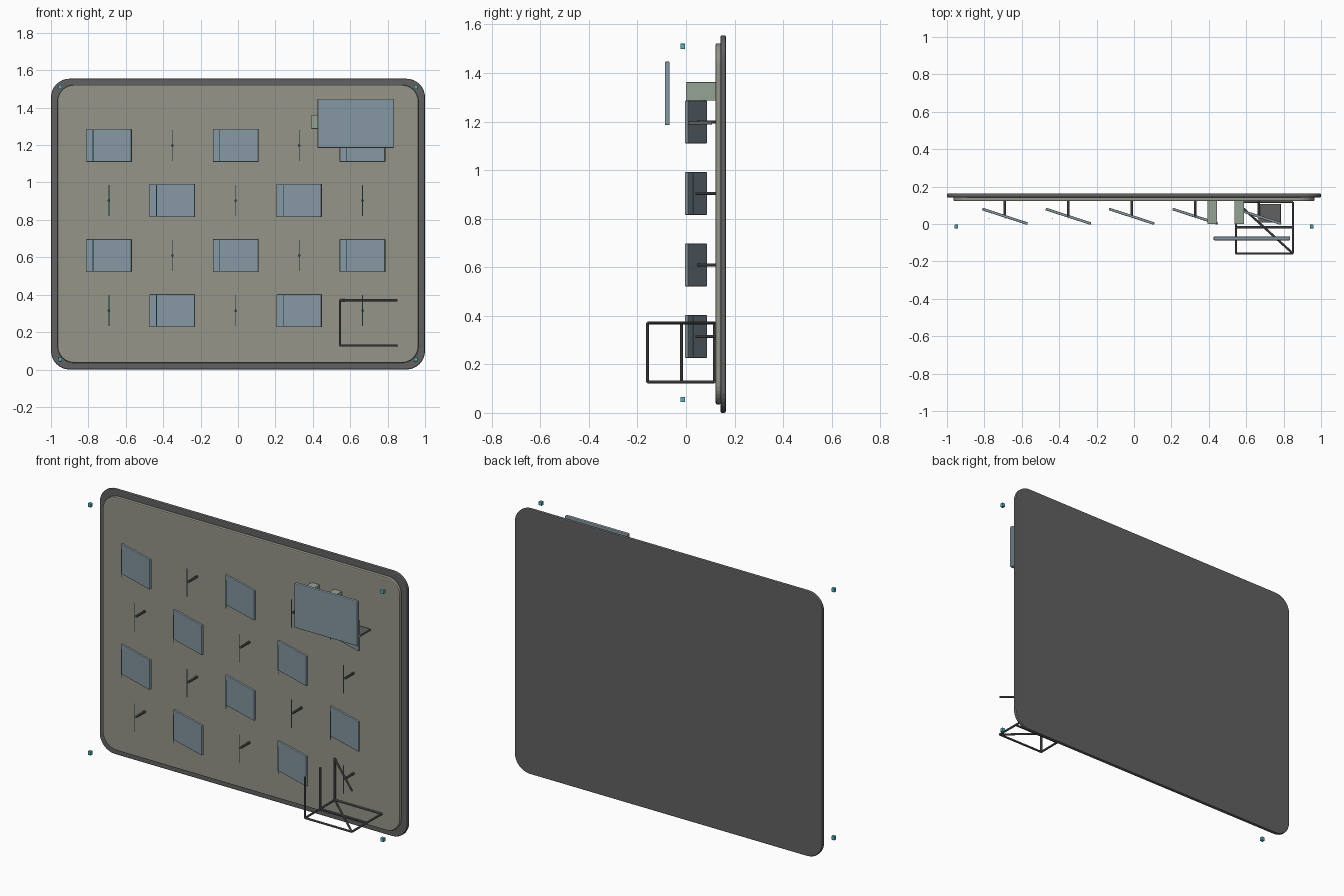
import bpy, math
from mathutils import Vector

if "Cube" in bpy.data.objects:
    bpy.data.objects.remove(bpy.data.objects["Cube"])


def material(name, color):
    m = bpy.data.materials.new(name)
    m.diffuse_color = (*color, 1)
    m.use_nodes = True
    m.node_tree.nodes["Principled BSDF"].inputs["Base Color"].default_value = m.diffuse_color
    return m


TEAL = material("teal", (0.1, 0.45, 0.52))
BLUE = material("slate_blue", (0.24, 0.31, 0.36))
DARK = material("dark_grey", (0.12, 0.12, 0.12))
STONE = material("warm_grey", (0.3, 0.3, 0.25))
GREEN = material("sage", (0.3, 0.37, 0.3))


def finish(o, name, mat, bevel=0.0, segments=2):
    o.name = name
    o.data.materials.append(mat)
    if bevel:
        b = o.modifiers.new("bevel", 'BEVEL')
        b.width, b.segments = bevel, segments
        b.limit_method = 'ANGLE'
        b.angle_limit = math.radians(40)
    return o


def box(name, lo, hi, mat, bevel=0.0):
    """Box between two opposite corners."""
    lo, hi = Vector(lo), Vector(hi)
    mid, half = (lo + hi) / 2, (hi - lo) / 2
    corners = [(sx * half.x, sy * half.y, sz * half.z)
               for sx in (-1, 1) for sy in (-1, 1) for sz in (-1, 1)]
    faces = [(0, 1, 3, 2), (4, 6, 7, 5), (0, 4, 5, 1), (2, 3, 7, 6), (0, 2, 6, 4), (1, 5, 7, 3)]
    me = bpy.data.meshes.new(name)
    me.from_pydata(corners, [], faces)
    o = bpy.data.objects.new(name, me)
    o.location = mid
    bpy.context.collection.objects.link(o)
    return finish(o, name, mat, bevel)


def rod(name, a, b, r, mat, sides=10):
    """Cylinder between two points."""
    a, b = Vector(a), Vector(b)
    bpy.ops.mesh.primitive_cylinder_add(vertices=sides, radius=r, depth=(b - a).length,
                                        location=(a + b) / 2)
    o = bpy.context.object
    o.rotation_euler = (b - a).to_track_quat('Z', 'Y').to_euler()
    bpy.ops.object.shade_smooth_by_angle()
    return finish(o, name, mat)


def rounded_panel(name, w, z0, z1, y0, y1, r, mat, bevel):
    """Rounded rectangle in the xz plane, extruded along y."""
    pts = []
    for cx, cz, start in ((w - r, z1 - r, 0), (r - w, z1 - r, 90), (r - w, z0 + r, 180), (w - r, z0 + r, 270)):
        for i in range(9):
            t = math.radians(start + i * 90 / 8)
            pts.append((cx + r * math.cos(t), cz + r * math.sin(t)))
    n = len(pts)
    verts = [(x, y0, z) for x, z in pts] + [(x, y1, z) for x, z in pts]
    faces = [tuple(range(n))[::-1], tuple(range(n, 2 * n))]
    faces += [(i, (i + 1) % n, (i + 1) % n + n, i + n) for i in range(n)]
    me = bpy.data.meshes.new(name)
    me.from_pydata(verts, [], [f[::-1] for f in faces])
    o = bpy.data.objects.new(name, me)
    bpy.context.collection.objects.link(o)
    return finish(o, name, mat, bevel)


# backing board and raised front panel
rounded_panel("backing_board", 1.0, 0.0, 1.555, 0.142, 0.164, 0.10, DARK, 0.006)
rounded_panel("front_panel", 0.965, 0.035, 1.522, 0.122, 0.145, 0.09, STONE, 0.006)

# checkerboard of angled plates, each place with a stem and a thin pin
for row in range(4):
    for col in range(5):
        x, z = -0.69 + col * 0.339, 1.198 - row * 0.2945
        rod("stem", (x, 0.04, z), (x, 0.126, z), 0.007, DARK)
        has_plate = (row + col) % 2 == 0
        px = x - 0.085 if has_plate else x
        rod("pin", (px, 0.028, z - 0.083), (px, 0.028, z + 0.083), 0.002, TEAL, 6)
        if has_plate:
            p = box("angled_plate", (x - 0.127, 0.034, z - 0.088), (x + 0.127, 0.048, z + 0.088), BLUE, 0.003)
            p.rotation_euler.z = math.radians(-18)

# corner markers
for x in (-0.95, 0.95):
    for z in (0.055, 1.51):
        box("corner_marker", (x - 0.01, -0.023, z - 0.011), (x + 0.01, -0.004, z + 0.011), TEAL, 0.002)

# large screen, its brackets and the small shelf behind
box("screen", (0.425, -0.087, 1.185), (0.835, -0.067, 1.447), BLUE, 0.005)
for x in (0.392, 0.537):
    box("bracket", (x, 0.0, 1.287), (x + 0.052, 0.124, 1.362), GREEN, 0.002)
box("shelf", (0.665, 0.008, 1.188), (0.785, 0.108, 1.2), DARK, 0.002)

# wire basket
L, R, F, M, B, Z0, Z1 = 0.546, 0.85, -0.158, -0.018, 0.118, 0.128, 0.37
bars = [((L, y, Z0), (L, y, Z1)) for y in (F, M, B)]
bars += [((L, y, Z0), (R, y, Z0)) for y in (F, M, B)]
bars += [((x, F, Z0), (x, B, Z0)) for x in (L, R)]
bars += [((L, B, z), (R, F, z)) for z in (Z0, Z1)]
for a, b in bars:
    rod("basket_bar", a, b, 0.006, DARK, 8)
